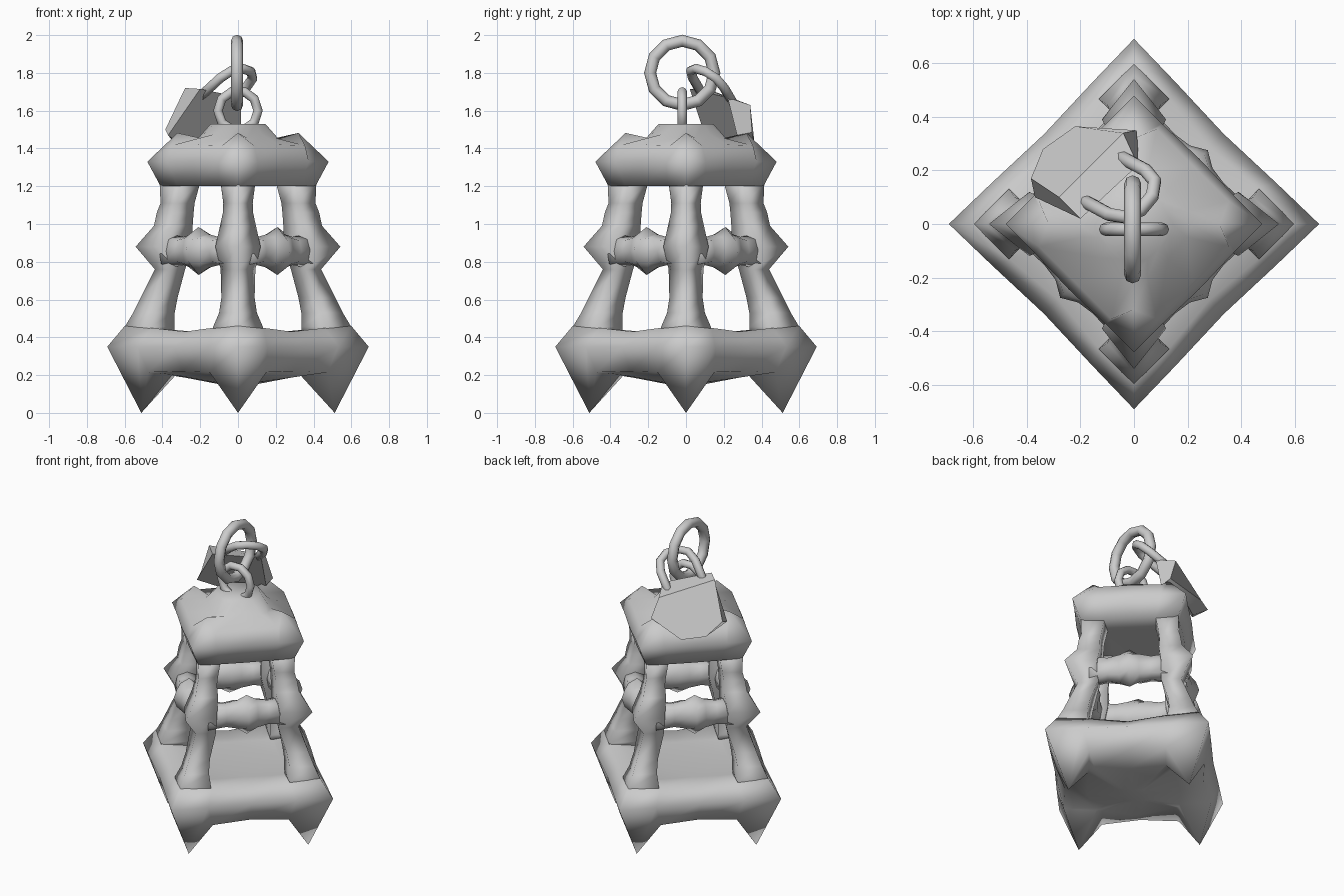
import bpy, bmesh, math
from mathutils import Vector, Matrix

if "Cube" in bpy.data.objects:
    bpy.data.objects.remove(bpy.data.objects["Cube"])

gray = bpy.data.materials.new("plain_gray")
gray.diffuse_color = (0.6, 0.6, 0.6, 1)
gray.use_nodes = True
gray.node_tree.nodes["Principled BSDF"].inputs["Base Color"].default_value = gray.diffuse_color


def finish(name, bm, angle=180):
    bmesh.ops.recalc_face_normals(bm, faces=bm.faces)
    me = bpy.data.meshes.new(name)
    bm.to_mesh(me)
    bm.free()
    me.materials.append(gray)
    ob = bpy.data.objects.new(name, me)
    bpy.context.collection.objects.link(ob)
    bpy.ops.object.select_all(action='DESELECT')
    ob.select_set(True)
    bpy.context.view_layer.objects.active = ob
    bpy.ops.object.shade_smooth_by_angle(angle=math.radians(angle))
    return ob


def loft(name, rings, turn=0, caps=True, closed=False, angle=180):
    """Skin a list of equal-sized rings, turned about z."""
    bm = bmesh.new()
    rot = Matrix.Rotation(turn, 3, 'Z')
    vs = [[bm.verts.new(rot @ Vector(p)) for p in r] for r in rings]
    n = len(vs[0])
    pairs = list(zip(vs, vs[1:])) + ([(vs[-1], vs[0])] if closed else [])
    for a, b in pairs:
        for i in range(n):
            j = (i + 1) % n
            bm.faces.new((a[i], a[j], b[j], b[i]))
    if caps and not closed:
        bm.faces.new(vs[0])
        bm.faces.new(vs[-1])
    return finish(name, bm, angle)


def block_ring(corner, shoulder, side):
    """Square ring: corner (r, z), shoulders beside it (r, offset, z), mid-side (distance, z)."""
    out = []
    for k in range(4):
        rot = Matrix.Rotation(k * math.pi / 2, 3, 'Z')
        r, b, z = shoulder
        d, zs = side
        m = d / math.sqrt(2)
        out += [rot @ Vector(p) for p in ((r, -b, z), (corner[0], 0, corner[1]), (r, b, z), (m, m, zs))]
    return out


def tube(name, path, radius, normal, closed, sides=8):
    """Round tube along a flat path."""
    n = len(path)
    normal = Vector(normal).normalized()
    rings = []
    for i, p in enumerate(path):
        a = path[(i - 1) % n] if closed or i else p
        b = path[(i + 1) % n] if closed or i < n - 1 else p
        side = (b - a).normalized().cross(normal)
        rings.append([p + radius * (math.cos(t) * side + math.sin(t) * normal)
                      for t in (k * math.tau / sides for k in range(sides))])
    loft(name, rings, closed=closed)


# solid base drawn down into four pointed feet, with a slightly domed bottom
loft("base", [block_ring((.1, .152), (.09, .01, .152), (.07, .152)),
              block_ring((.35, .2), (.33, .03, .2), (.28, .175)),
              block_ring((.512, 0), (.475, .15, .215), (.415, .22)),
              block_ring((.692, .35), (.53, .155, .35), (.475, .35)),
              block_ring((.6, .46), (.46, .135, .45), (.4, .43)),
              block_ring((.36, .425), (.3, .06, .425), (.25, .425))])

# roof with a raised peak at each corner and a low crown
loft("roof", [block_ring((.2, 1.205), (.18, .02, 1.205), (.14, 1.205)),
              block_ring((.41, 1.2), (.32, .1, 1.2), (.3, 1.2)),
              block_ring((.48, 1.33), (.375, .105, 1.33), (.345, 1.33)),
              block_ring((.32, 1.482), (.355, .085, 1.415), (.31, 1.42)),
              block_ring((.215, 1.45), (.2, .05, 1.455), (.18, 1.475)),
              block_ring((.145, 1.53), (.13, .05, 1.53), (.13, 1.53))])

# corner post profile: inner radius, outer radius, half width, height
post = [(.34, .59, .13, .42), (.335, .6, .132, .455), (.335, .555, .1, .53),
        (.32, .515, .088, .61), (.28, .44, .092, .76), (.24, .542, .12, .88),
        (.24, .445, .095, .99), (.235, .43, .08, 1.06), (.23, .41, .078, 1.11),
        (.2, .415, .092, 1.22)]
# side rail profile: position along, inner, outer, half height, peak
rail = [(-.24, .2, .35, .085, .09), (-.13, .21, .345, .07, .075),
        (-.06, .21, .355, .085, .09), (0, .2, .39, .07, .127),
        (.06, .21, .355, .085, .09), (.13, .21, .345, .07, .075),
        (.24, .2, .35, .085, .09)]

for q in range(4):
    turn = q * math.pi / 2
    loft(f"corner_post_{q}", [[(o, 0, z), ((i + o) / 2, w, z), (i, 0, z),
                               ((i + o) / 2, -w, z)] for i, o, w, z in post], turn)
    rings = []
    for t, i, o, h, p in rail:
        m, zc = (i + o) / 2, .857
        e = .8 * (o - i) / 2
        rings.append([(o, t, zc), (m + e, t, zc + h * .8), (m, t, zc + p), (m - e, t, zc + h * .8),
                      (i, t, zc), (m - e, t, zc - h * .8), (m, t, zc - p), (m + e, t, zc - h * .8)])
    loft(f"side_rail_{q}", rings, turn + math.pi / 4)


# hanging rings
def circle(center, u, v, r, n):
    u, v = Vector(u), Vector(v)
    return [Vector(center) + r * (math.cos(k * math.tau / n) * u + math.sin(k * math.tau / n) * v)
            for k in range(n)]


tube("small_ring", circle((0, -.02, 1.6), (1, 0, 0), (0, 0, 1), .106, 10), .025, (0, 1, 0), True)
tube("large_ring", circle((-.005, -.02, 1.8), (0, 1, 0), (0, 0, 1), .17, 12), .032, (1, 0, 0), True)

# shield-shaped padlock body: outer face, then the face toward the roof
outer = [(-.28, .1, 1.72), (-.04, .34, 1.63), (.01, .35, 1.485),
         (-.22, .365, 1.41), (-.34, .28, 1.43), (-.385, .17, 1.5)]
inner = [(-.2, .02, 1.715), (.015, .22, 1.67), (.015, .27, 1.47),
         (-.17, .29, 1.4), (-.29, .2, 1.41), (-.37, .1, 1.47)]
loft("padlock_body", [outer, inner], angle=50)

# shackle hooked through the large ring
down = Vector((-.68, .37, -.63)).normalized()
wide = Vector((.65, .73, -.2))
wide = (wide - wide.dot(down) * down).normalized()
out = wide.cross(down).normalized()
top = Vector((-.12, .17, 1.66))


def place(w, d):
    return top + wide * w + down * d


arc = [place(-.11, .04), place(-.11, -.14)]
arc += [place(-.11 * math.cos(a), -.15 - .1 * math.sin(a))
        for a in (math.pi * k / 5 for k in range(1, 5))]
arc += [place(.11, -.14), place(.11, .04)]
tube("padlock_shackle", arc, .026, out, False)
